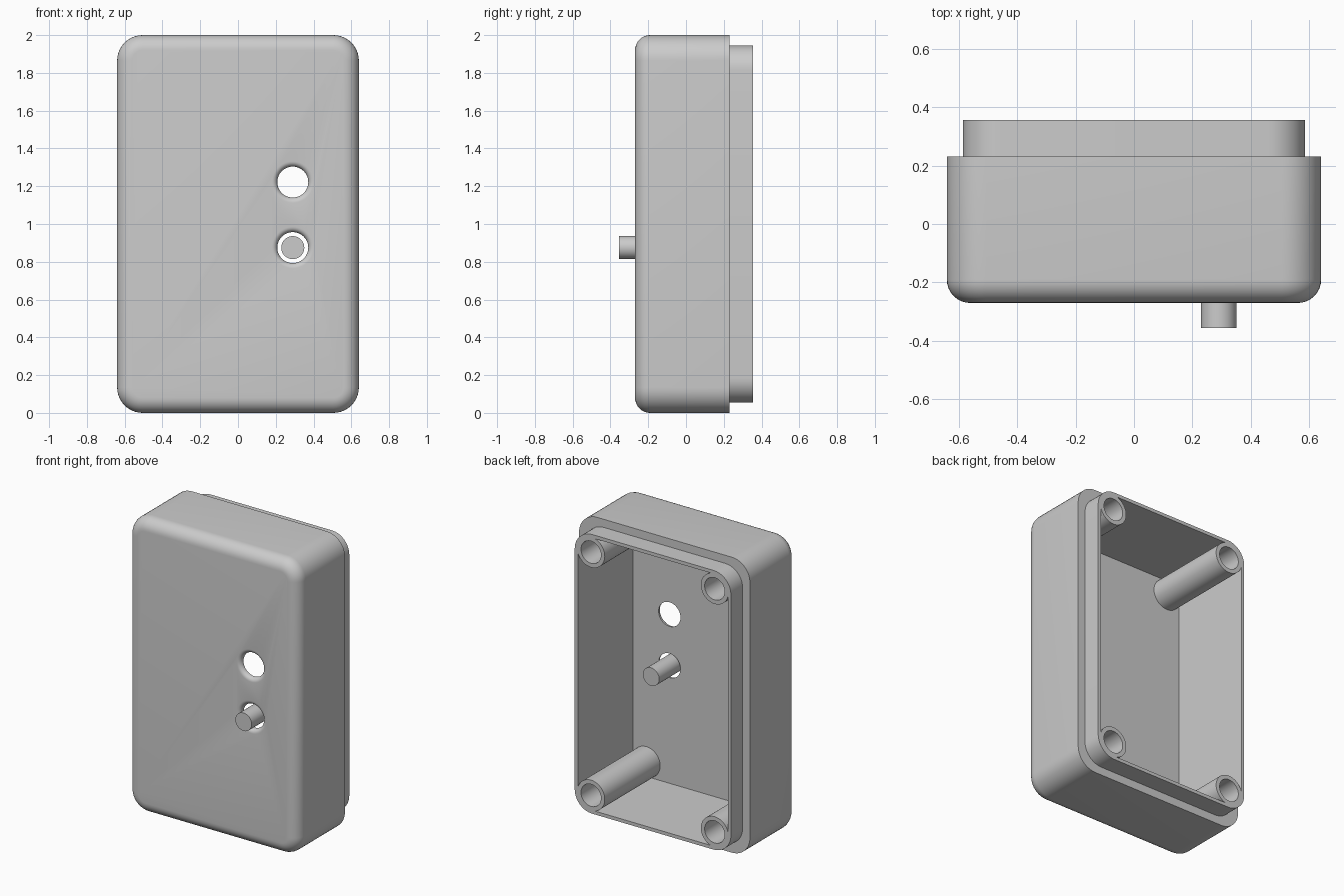
import bpy, bmesh, math
from mathutils import Matrix, Vector

cube = bpy.data.objects.get("Cube")
if cube:
    bpy.data.objects.remove(cube, do_unlink=True)

mat = bpy.data.materials.new("light_grey_plastic")
mat.use_nodes = True
grey = (0.6, 0.6, 0.6, 1)
mat.diffuse_color = grey
mat.node_tree.nodes["Principled BSDF"].inputs["Base Color"].default_value = grey

MID_Z = 1.0
FRONT, STEP, BACK, FLOOR = -0.27, 0.23, 0.355, -0.238
FILLET = 0.08


def rounded_ring(hx, hz, r, y, seg=10):
    """Rounded rectangle standing in the XZ plane at depth y."""
    pts = []
    for k, (sx, sz) in enumerate([(1, 1), (-1, 1), (-1, -1), (1, -1)]):
        for i in range(seg + 1):
            a = math.pi / 2 * (k + i / seg)
            pts.append((sx * (hx - r) + r * math.cos(a), y,
                        MID_Z + sz * (hz - r) + r * math.sin(a)))
    return pts


def circle_ring(x, z, r, y, seg=48):
    return [(x + r * math.cos(2 * math.pi * i / seg), y,
             z + r * math.sin(2 * math.pi * i / seg)) for i in range(seg)]


def loft(name, rings):
    """Solid skinned through equal rings and capped at both ends."""
    bm = bmesh.new()
    loops = [[bm.verts.new(p) for p in ring] for ring in rings]
    n = len(loops[0])
    for a, b in zip(loops, loops[1:]):
        for i in range(n):
            j = (i + 1) % n
            bm.faces.new((a[i], a[j], b[j], b[i]))
    bm.faces.new(loops[0])
    bm.faces.new(loops[-1])
    bmesh.ops.recalc_face_normals(bm, faces=bm.faces)
    mesh = bpy.data.meshes.new(name)
    bm.to_mesh(mesh)
    bm.free()
    mesh.materials.append(mat)
    obj = bpy.data.objects.new(name, mesh)
    bpy.context.collection.objects.link(obj)
    return obj


def activate(obj):
    bpy.ops.object.select_all(action='DESELECT')
    obj.select_set(True)
    bpy.context.view_layer.objects.active = obj


def cut(obj, cutter):
    cutter.hide_render = True
    mod = obj.modifiers.new("cut", 'BOOLEAN')
    mod.operation, mod.solver, mod.object = 'DIFFERENCE', 'EXACT', cutter
    activate(obj)
    bpy.ops.object.modifier_apply(modifier=mod.name)
    bpy.data.objects.remove(cutter, do_unlink=True)


def finish(obj):
    activate(obj)
    bpy.ops.object.shade_smooth_by_angle(angle=math.radians(30))


# Outer case with a filleted front edge and a stepped-in rear lip
rings = []
for i in range(9):
    a = math.pi / 2 * i / 8
    inset = FILLET * (1 - math.sin(a))
    rings.append(rounded_ring(0.64 - inset, 1 - inset, 0.135 - inset,
                              FRONT + FILLET * (1 - math.cos(a))))
rings += [rounded_ring(0.64, 1, 0.135, STEP),
          rounded_ring(0.585, 0.945, 0.13, STEP),
          rounded_ring(0.585, 0.945, 0.13, BACK)]
case = loft("case", rings)

# Hollow interior, leaving four corner screw posts standing
cavity = loft("cavity_cutter", [rounded_ring(0.562, 0.922, 0.1, y)
                                for y in (FLOOR, BACK + 0.1)])
posts = [(sx * 0.463, MID_Z + sz * 0.823) for sx in (-1, 1) for sz in (-1, 1)]
for x, z in posts:
    cut(cavity, loft("post_shape", [circle_ring(x, z, 0.103, y)
                                    for y in (FLOOR - 0.1, BACK + 0.2)]))
cut(case, cavity)

# Screw bores in the posts
for x, z in posts:
    cut(case, loft("bore_cutter", [circle_ring(x, z, 0.075, y)
                                   for y in (-0.18, BACK + 0.1)]))

# Two round front openings with rolled-in edges
ROLL = 0.028
for z in (1.222, 0.875):
    rings = [circle_ring(0.29, z, 0.082 + ROLL, FRONT - 0.05)]
    for i in range(7):
        a = math.pi / 2 * i / 6
        rings.append(circle_ring(0.29, z, 0.082 + ROLL * (1 - math.sin(a)),
                                 FRONT + ROLL * (1 - math.cos(a))))
    rings.append(circle_ring(0.29, z, 0.082, FLOOR + 0.05))
    cut(case, loft("opening_cutter", rings))
finish(case)

# Push button passing through the lower opening
finish(loft("push_button", [circle_ring(0.29, 0.875, 0.061, y)
                            for y in (-BACK, -0.04)]))
